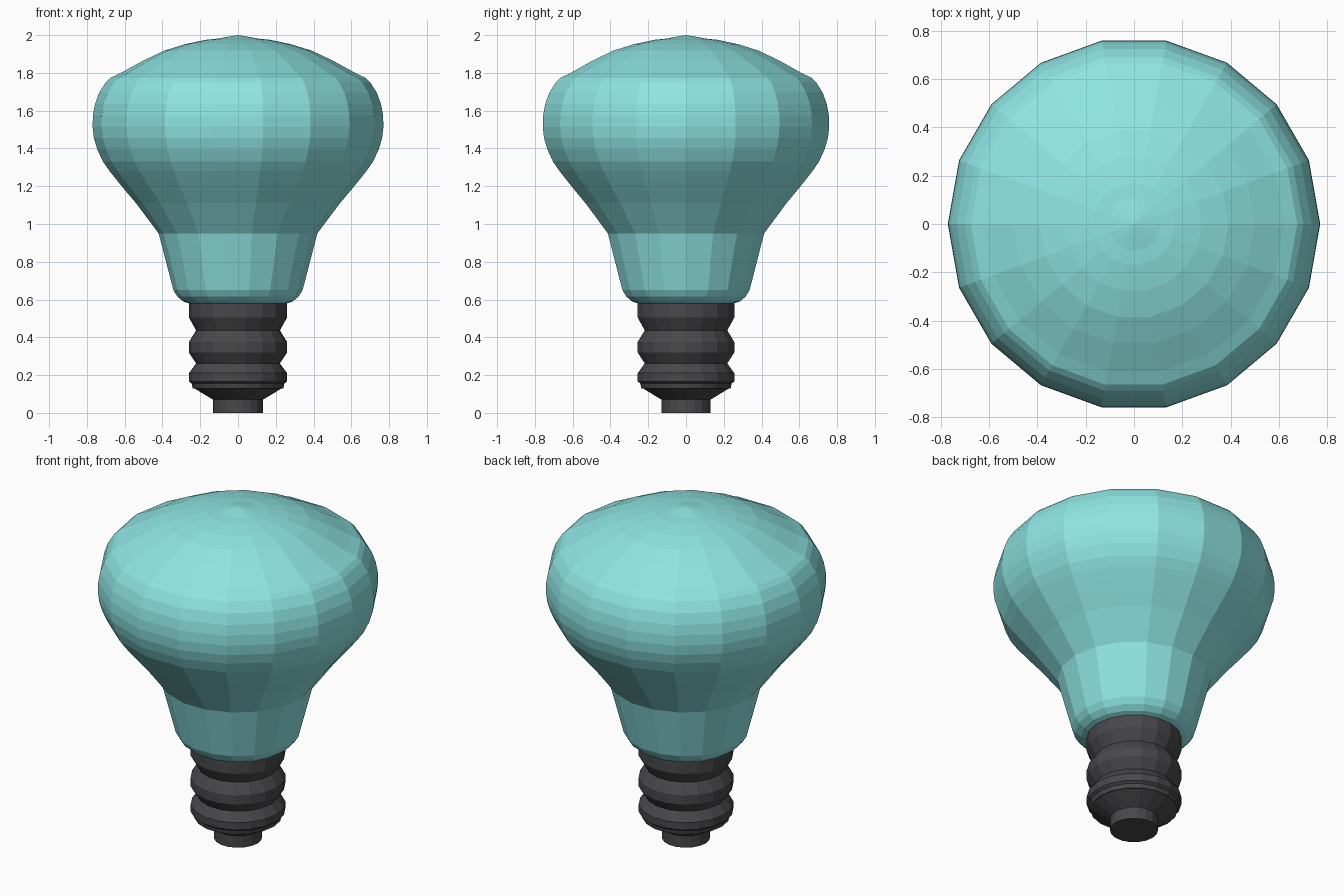
import bpy, bmesh
from math import cos, sin, tau

if "Cube" in bpy.data.objects:
    bpy.data.objects.remove(bpy.data.objects["Cube"])

SIDES = 18


def material(name, color):
    m = bpy.data.materials.new(name)
    m.diffuse_color = (*color, 1)
    m.use_nodes = True
    m.node_tree.nodes["Principled BSDF"].inputs["Base Color"].default_value = m.diffuse_color
    return m


def lathe(name, profile, mat):
    """Revolve (radius, z) points, listed bottom to top; radius 0 makes a pole."""
    bm = bmesh.new()
    rings = []
    for r, z in profile:
        count = SIDES if r else 1
        rings.append([bm.verts.new((r * cos(tau * i / SIDES), r * sin(tau * i / SIDES), z))
                      for i in range(count)])
    for low, high in zip(rings, rings[1:]):
        for i in range(SIDES):
            j = (i + 1) % SIDES
            if len(high) == 1:
                bm.faces.new((low[i], low[j], high[0]))
            else:
                bm.faces.new((low[i], low[j], high[j], high[i]))
    # Flat end caps
    bm.faces.new(rings[0][::-1])
    if len(rings[-1]) > 1:
        bm.faces.new(rings[-1])
    mesh = bpy.data.meshes.new(name)
    bm.to_mesh(mesh)
    bm.free()
    mesh.materials.append(mat)
    obj = bpy.data.objects.new(name, mesh)
    bpy.context.collection.objects.link(obj)
    return obj


glass = material("teal_glass", (0.27, 0.78, 0.77))
metal = material("dark_metal", (0.065, 0.065, 0.07))

# Glass bulb: rounded collar, tapered neck, wide head and small tip
lathe("glass_bulb", [
    (0.26, 0.58), (0.29, 0.59), (0.32, 0.615), (0.342, 0.65),
    (0.42, 0.95), (0.48, 1.03), (0.54, 1.11), (0.595, 1.175),
    (0.64, 1.23), (0.68, 1.28), (0.715, 1.33), (0.745, 1.395),
    (0.763, 1.455), (0.77, 1.515), (0.768, 1.575), (0.757, 1.635),
    (0.735, 1.695), (0.70, 1.75), (0.675, 1.774), (0.62, 1.80),
    (0.50, 1.866), (0.39, 1.918), (0.28, 1.952), (0.17, 1.975),
    (0.11, 1.981), (0.05, 1.992), (0, 2.0)], glass)

# Ribbed screw base
lathe("screw_base", [
    (0.21, 0.13), (0.24, 0.13), (0.245, 0.155), (0.26, 0.167), (0.26, 0.21),
    (0.222, 0.262), (0.26, 0.32), (0.26, 0.375),
    (0.222, 0.437), (0.26, 0.505), (0.26, 0.582)], metal)

# Tapered underside and contact plug
lathe("contact_plug", [(0.132, 0), (0.132, 0.07), (0.24, 0.135)], metal)
